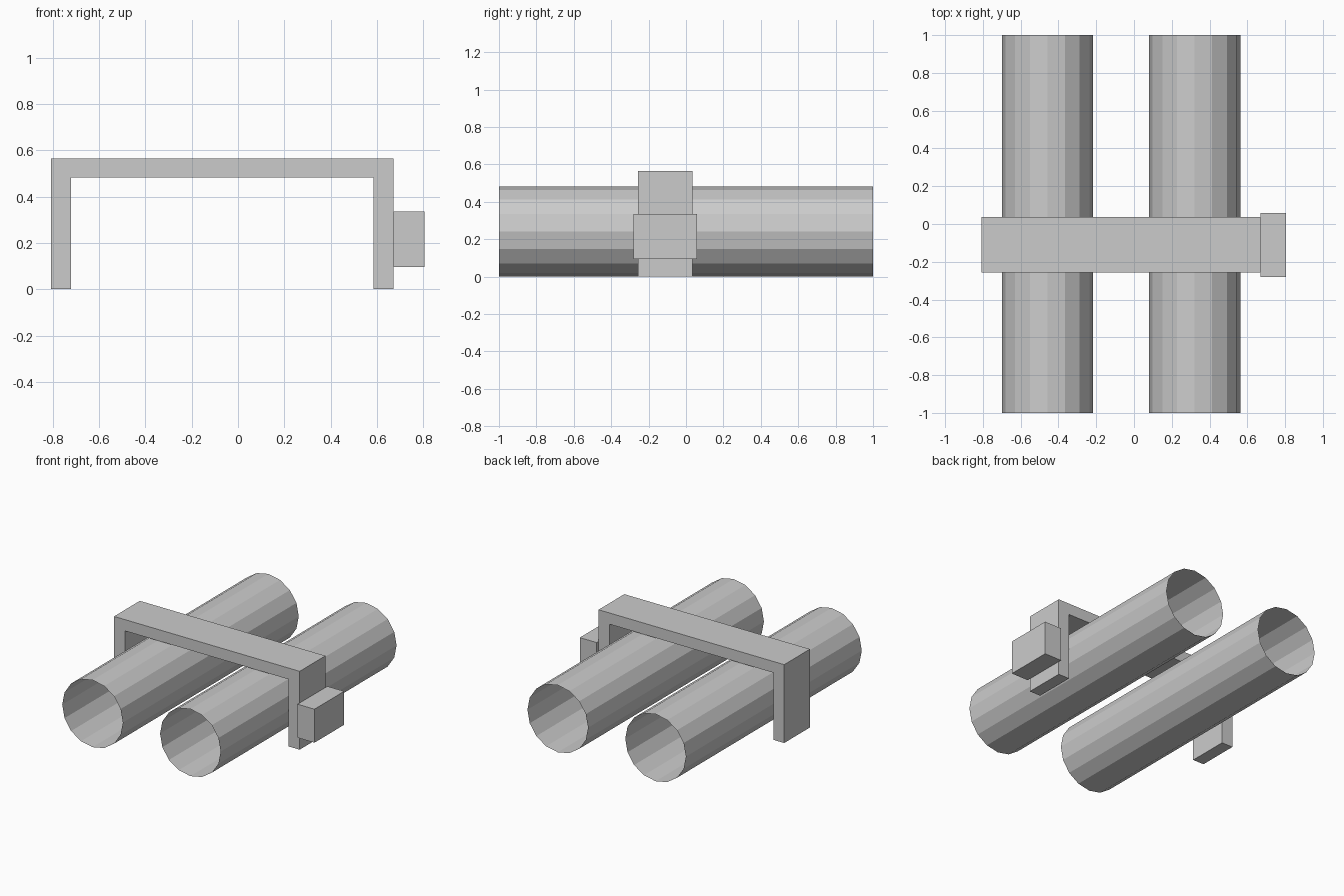
import bpy, bmesh
from math import sin, cos, pi

if "Cube" in bpy.data.objects:
    bpy.data.objects.remove(bpy.data.objects["Cube"])


def make_object(name, bm):
    bmesh.ops.recalc_face_normals(bm, faces=bm.faces[:])
    mesh = bpy.data.meshes.new(name)
    bm.to_mesh(mesh)
    bm.free()
    obj = bpy.data.objects.new(name, mesh)
    bpy.context.collection.objects.link(obj)
    return obj


def extrude_profile(name, points, y0, y1):
    """Closed solid from an x/z outline extruded along y."""
    bm = bmesh.new()
    face = bm.faces.new([bm.verts.new((x, y0, z)) for x, z in points])
    result = bmesh.ops.extrude_face_region(bm, geom=[face], use_keep_orig=True)
    verts = [v for v in result["geom"] if isinstance(v, bmesh.types.BMVert)]
    bmesh.ops.translate(bm, verts=verts, vec=(0, y1 - y0, 0))
    return make_object(name, bm)


def open_tube(name, x, radius, sides=16):
    """Thin open-ended tube lying along y, with a vertex at the top."""
    bm = bmesh.new()
    rings = []
    for y in (-1, 1):
        rings.append([bm.verts.new((x + radius * sin(2 * pi * i / sides), y,
                                    radius + radius * cos(2 * pi * i / sides)))
                      for i in range(sides)])
    for i in range(sides):
        j = (i + 1) % sides
        bm.faces.new((rings[0][i], rings[0][j], rings[1][j], rings[1][i]))
    return make_object(name, bm)


# Two parallel pipes
for name, x in (("left_pipe", -0.458), ("right_pipe", 0.321)):
    open_tube(name, x, 0.2415)

# U-shaped bracket over the pipes
extrude_profile("bracket",
                [(-0.807, 0), (-0.72, 0), (-0.72, 0.483), (0.584, 0.483),
                 (0.584, 0), (0.671, 0), (0.671, 0.564), (-0.807, 0.564)],
                -0.257, 0.036)

# Box mounted on the bracket's right leg
extrude_profile("side_box",
                [(0.671, 0.095), (0.805, 0.095), (0.805, 0.336), (0.671, 0.336)],
                -0.28, 0.058)
